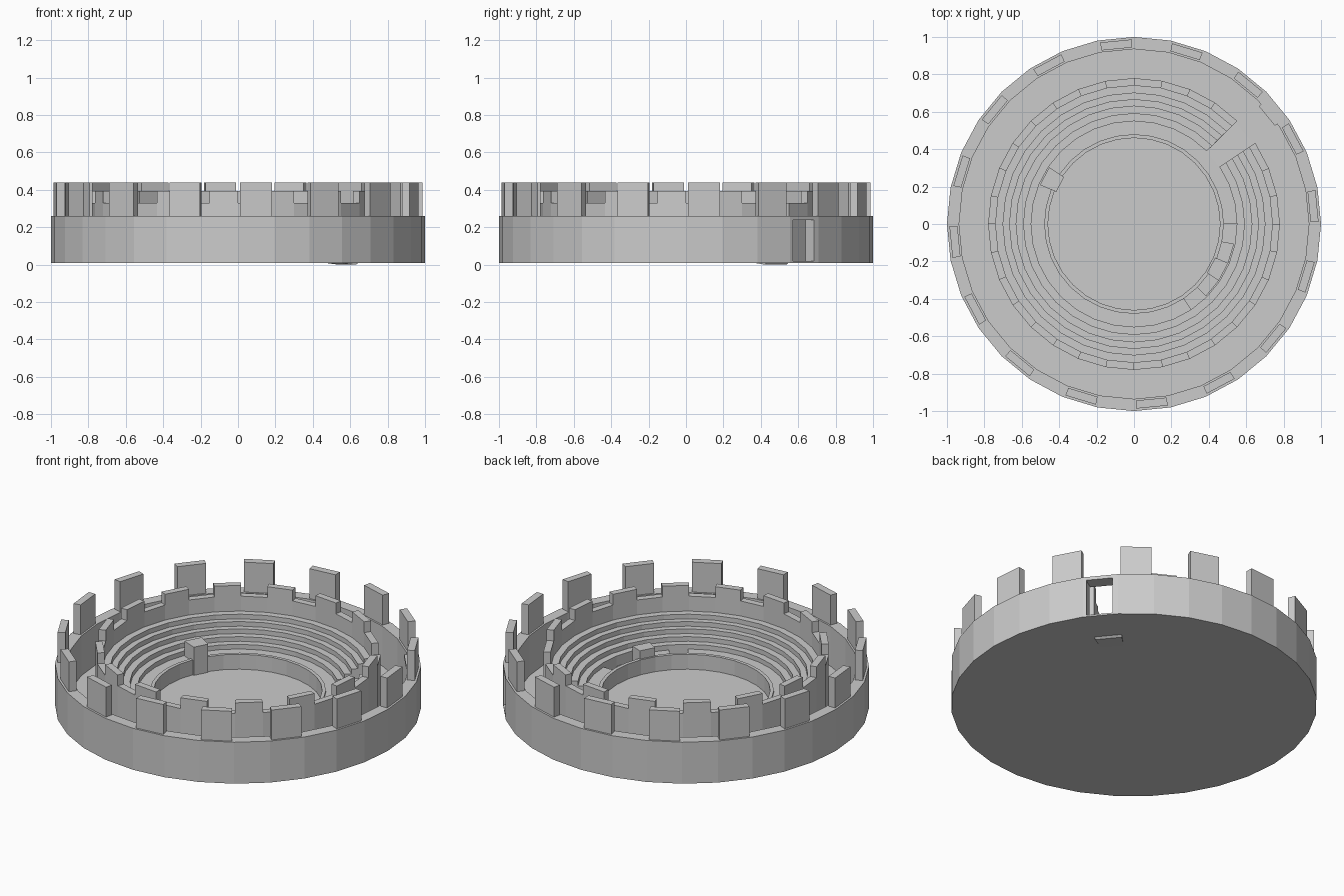
import bpy, math

if "Cube" in bpy.data.objects:
    bpy.data.objects.remove(bpy.data.objects["Cube"])

SIDES = 32
STEP = 2 * math.pi / SIDES   # angles below are counted in these segments


def point(r, a, z):
    """Point on a 32-sided polygon; a is counted in segments."""
    mid = math.floor(a) + 0.5
    if abs(a - round(a)) > 1e-6:  # stay on the flat chord between corners
        r = r * math.cos(STEP / 2) / math.cos((a - mid) * STEP)
    return (r * math.cos(a * STEP), r * math.sin(a * STEP), z)


def make(name, verts, faces):
    mesh = bpy.data.meshes.new(name)
    mesh.from_pydata(verts, [], faces)
    mesh.update()
    obj = bpy.data.objects.new(name, mesh)
    bpy.context.collection.objects.link(obj)
    return obj


def sweep(name, profile, a0, a1):
    """Turn a closed (r, z) profile round the axis from a0 to a1."""
    full = abs(a1 - a0 - SIDES) < 1e-6
    angles = [a0] + [a for a in range(math.floor(a0) + 1, math.ceil(a1))]
    if not full:
        angles.append(a1)
    n, m = len(profile), len(angles)
    verts = [point(r, a, z) for a in angles for r, z in profile]
    faces = []
    for i in range(m if full else m - 1):
        k = (i + 1) % m
        for j in range(n):
            l = (j + 1) % n
            faces.append((i * n + j, i * n + l, k * n + l, k * n + j))
    if not full:
        faces.append(tuple(reversed(range(n))))
        faces.append(tuple((m - 1) * n + j for j in range(n)))
    return make(name, verts, faces)


def block(name, r0, r1, z0, z1, a0, a1):
    return sweep(name, [(r0, z0), (r0, z1), (r1, z1), (r1, z0)], a0, a1)


# Ground disc
bpy.ops.mesh.primitive_cylinder_add(vertices=SIDES, radius=1, depth=0.01,
                                    location=(0, 0, 0.015))
bpy.context.object.name = "arena_floor"

# Outer wall with a doorway and its lintel
DOOR0, DOOR1 = 3.1, 3.85
block("outer_wall", 0.935, 1.0, 0.01, 0.26, DOOR1, DOOR0 + SIDES)
block("gate_lintel", 0.92, 1.0, 0.24, 0.26, DOOR0, DOOR1)

# Stepped seating, open at the gate
seats = [(0.55, 0.02)]
edges = [0.55, 0.59, 0.63, 0.665, 0.70, 0.74]
for i in range(5):
    z = 0.128 + 0.028 * i
    seats += [(edges[i], z), (edges[i + 1], z)]
seats += [(0.74, 0.33), (0.78, 0.33), (0.78, 0.02)]
sweep("seating", seats, 4, 3 + SIDES)

# Podium walk and arena lip
sweep("podium_walk", [(0.48, 0.02), (0.48, 0.10), (0.55, 0.10), (0.55, 0.02)], 0, 27)
block("arena_lip", 0.46, 0.48, 0.02, 0.11, 0, SIDES)

# Blocks in the podium gap and the raised box opposite
for i, top in enumerate((0.07, 0.16, 0.10)):
    block("podium_step", 0.47, 0.545, 0.02, top, -2 - i, -1 - i)
block("viewing_box", 0.45, 0.545, 0.02, 0.19, 13, 14)

# Ramp sloping down through the gate passage
sweep("gate_ramp", [(0.55, 0.02), (0.55, 0.10), (0.78, 0.015), (0.76, 0.0)], 3, 4)

# Battlements on the outer and inner walls
for k in range(16):
    c = 2 * k + 0.5
    block("outer_merlon", 0.945, 0.988, 0.26, 0.44, c - 0.44, c + 0.44)
    if k != 1:  # no inner merlon over the gate
        block("inner_merlon", 0.74, 0.78, 0.33, 0.395, 2 * k + 1, 2 * k + 2)
